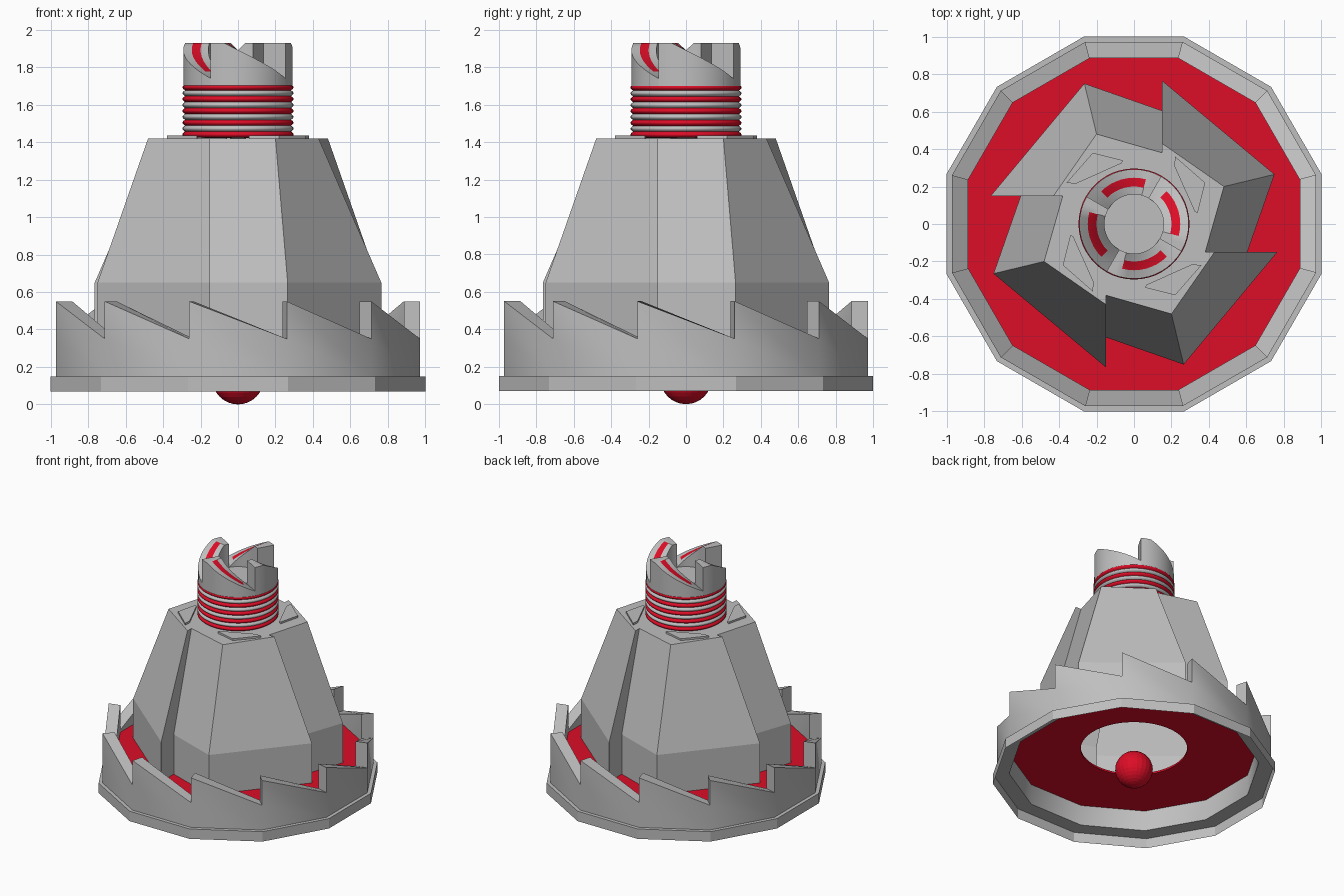
import bpy, bmesh, math
from mathutils import Vector

if "Cube" in bpy.data.objects:
    bpy.data.objects.remove(bpy.data.objects["Cube"])


def material(name, rgb):
    m = bpy.data.materials.new(name)
    m.diffuse_color = (*rgb, 1)
    m.use_nodes = True
    m.node_tree.nodes["Principled BSDF"].inputs["Base Color"].default_value = m.diffuse_color
    return m


GREY = material("light grey", (0.52, 0.52, 0.52))
RED = material("red", (0.72, 0.004, 0.02))


def build(name, polys, mats=(GREY,), smooth=None):
    """Mesh from (corner list, material index) pairs, welded."""
    bm = bmesh.new()
    for pts, mi in polys:
        f = bm.faces.new([bm.verts.new(p) for p in pts])
        f.material_index = mi
    bmesh.ops.remove_doubles(bm, verts=bm.verts[:], dist=1e-4)
    bmesh.ops.recalc_face_normals(bm, faces=bm.faces[:])
    me = bpy.data.meshes.new(name)
    bm.to_mesh(me)
    bm.free()
    ob = bpy.data.objects.new(name, me)
    bpy.context.collection.objects.link(ob)
    for m in mats:
        me.materials.append(m)
    if smooth:
        bpy.ops.object.select_all(action='DESELECT')
        ob.select_set(True)
        bpy.context.view_layer.objects.active = ob
        bpy.ops.object.shade_smooth_by_angle(angle=math.radians(smooth))
    return ob


def pol(r, deg, z):
    a = math.radians(deg)
    return Vector((r * math.cos(a), r * math.sin(a), z))


def turn(p, k):
    """Quarter turns about z."""
    x, y = p
    for _ in range(k):
        x, y = -y, x
    return x, y


def revolve(name, profile, n, mats, smooth):
    """Lathe a list of (r, z, material index)."""
    polys = []
    for i in range(n):
        a, b = 360 * i / n, 360 * (i + 1) / n
        for (r0, z0, mi), (r1, z1, _) in zip(profile, profile[1:]):
            q = [pol(r0, a, z0), pol(r0, b, z0), pol(r1, b, z1), pol(r1, a, z1)]
            if r0 == 0:
                q = q[1:]
            elif r1 == 0:
                q = q[:3]
            polys.append((q, mi))
    return build(name, polys, mats, smooth)


# Twelve-sided sawtooth rim and its flange skirt
C = 1 / math.cos(math.radians(15))
RI, RO, RF = 0.885 * C, 0.972 * C, 1.0 * C
HIGH, LOW, LEDGE, FOOT = 0.55, 0.35, 0.15, 0.07
wall, flange = [], []
for k in range(12):
    a, b = 15 + 30 * k, 45 + 30 * k
    for r in (RI, RO):
        wall.append(([pol(r, a, LEDGE), pol(r, b, LEDGE), pol(r, b, LOW),
                      pol(r, a, HIGH), pol(r, a, LOW)], 0))
    wall.append(([pol(RI, a, HIGH), pol(RO, a, HIGH), pol(RO, b, LOW), pol(RI, b, LOW)], 0))
    wall.append(([pol(RI, a, LOW), pol(RO, a, LOW), pol(RO, a, HIGH), pol(RI, a, HIGH)], 0))
    flange.append(([pol(RI, a, LEDGE), pol(RF, a, LEDGE), pol(RF, b, LEDGE), pol(RI, b, LEDGE)], 0))
    flange.append(([pol(RF, a, LEDGE), pol(RF, a, FOOT), pol(RF, b, FOOT), pol(RF, b, LEDGE)], 0))
build("sawtooth_rim", wall, smooth=35)
build("base_flange", flange)

# Red floor with a round hole in the middle
floor = []
for k in range(12):
    for j in range(4):
        a0 = 15 + 30 * k + 7.5 * j
        a1 = a0 + 7.5
        e = [RI * math.cos(math.radians(15)) / math.cos(math.radians(a - 30 * (k + 1))) for a in (a0, a1)]
        for z in (0.315, 0.33):
            floor.append(([pol(0.39, a0, z), pol(e[0], a0, z), pol(e[1], a1, z), pol(0.39, a1, z)], 0))
        floor.append(([pol(0.39, a0, 0.315), pol(0.39, a1, 0.315), pol(0.39, a1, 0.33), pol(0.39, a0, 0.33)], 0))
build("floor_disc", floor, (RED,))

# Pinwheel body: four fins, straight below and tapered above
low_q = [(0.75, 0.265), (0.15, 0.765), (0.15, 0.605)]
top_q = [(0.48, 0.2), (0.15, 0.43), (0.15, 0.38)]


def outline(quarter):
    return [turn(p, k) for k in range(4) for p in quarter]


low, top = outline(low_q), outline(top_q)
levels = [[Vector((*p, z)) for p in pts] for pts, z in ((low, 0.33), (low, 0.65), (top, 1.42))]
body = []
for lo, hi in zip(levels, levels[1:]):
    for i in range(12):
        j = (i + 1) % 12
        body.append(([lo[i], lo[j], hi[j], hi[i]], 0))
body.append((levels[2], 0))
build("pinwheel_body", body)

# Four raised wedge pads on the shoulder
pad = [(-0.36, 0.22), (-0.22, 0.38), (-0.06, 0.34), (-0.065, 0.325), (-0.31, 0.215)]
pads = []
for k in range(4):
    p0 = [Vector((*turn(p, k), 1.415)) for p in pad]
    p1 = [v + Vector((0, 0, 0.02)) for v in p0]
    pads.append((p1, 0))
    for i in range(5):
        j = (i + 1) % 5
        pads.append(([p0[i], p0[j], p1[j], p1[i]], 0))
build("shoulder_pads", pads)

# Ribbed neck: nine rounded rings, alternately red and grey
profile = [(0, 1.42, 0)]
pitch = 0.0315
for i in range(9):
    for s in range(5):
        t = math.pi * s / 5
        profile.append((0.283 + 0.014 * math.sin(t), 1.425 + pitch * (i + s / 5), 1 - i % 2))
profile += [(0.283, 1.425 + 9 * pitch, 0), (0, 1.425 + 9 * pitch, 0)]
revolve("ribbed_neck", profile, 48, (GREY, RED), 40)

# Crown: four ramped teeth around a bore, red slots along the ramps
radii = [0.158, 0.2, 0.247, 0.292]
CB, CL, CH = 1.70, 1.74, 1.93


def ramp(d):
    return CH if d <= 15 else CH - (CH - CL) * (d - 15) / 75


crown = []
STEP = 7.5
for k in range(4):
    s = 60 + 90 * k
    for i in range(12):
        d0, d1 = STEP * i, STEP * (i + 1)
        a, b = s + d0, s + d1
        for n, (r0, r1) in enumerate(zip(radii, radii[1:])):
            red = n == 1 and 15 <= d0 < 75
            crown.append(([pol(r0, a, ramp(d0)), pol(r1, a, ramp(d0)),
                           pol(r1, b, ramp(d1)), pol(r0, b, ramp(d1))], int(red)))
        for r in (radii[0], radii[-1]):
            crown.append(([pol(r, a, CB), pol(r, b, CB), pol(r, b, ramp(d1)), pol(r, a, ramp(d0))], 0))
        crown.append(([pol(0, 0, CL), pol(radii[0], a, CL), pol(radii[0], b, CL)], 0))
    for r0, r1 in zip(radii, radii[1:]):
        crown.append(([pol(r0, s, CL), pol(r1, s, CL), pol(r1, s, CH), pol(r0, s, CH)], 0))
build("crown", crown, (GREY, RED), 30)

# Red ball under the base
bpy.ops.mesh.primitive_uv_sphere_add(segments=24, ring_count=16, radius=0.138, location=(0, 0, 0.138))
ball = bpy.context.object
ball.name = "ball_foot"
ball.data.materials.append(RED)
